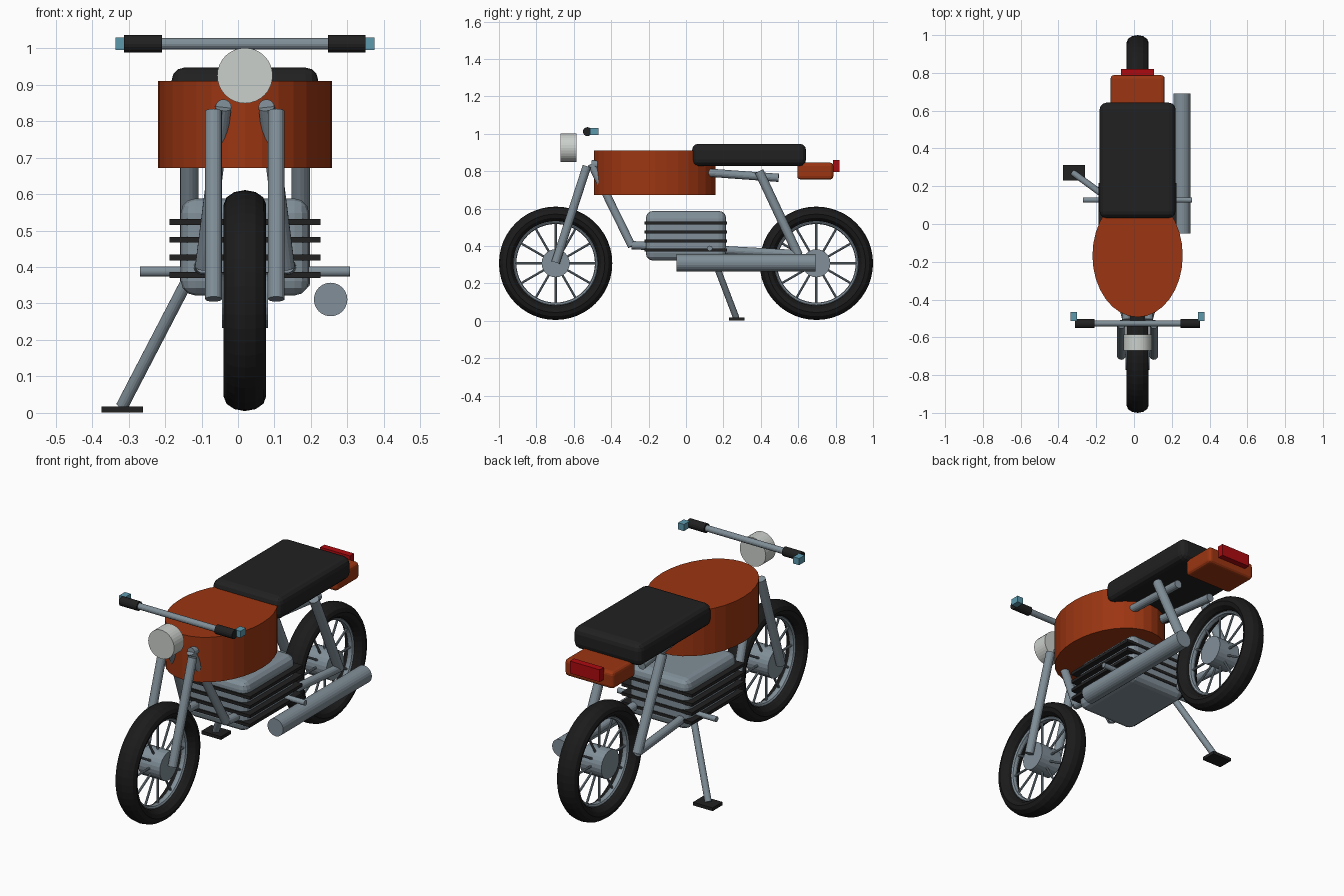
import bpy, math
from mathutils import Vector

if "Cube" in bpy.data.objects:
    bpy.data.objects.remove(bpy.data.objects["Cube"])

CX = 0.019  # centre plane of the bike (the stand sticks out to one side)


def mat(name, r, g, b):
    m = bpy.data.materials.new(name)
    m.diffuse_color = (r, g, b, 1)
    m.use_nodes = True
    m.node_tree.nodes["Principled BSDF"].inputs["Base Color"].default_value = m.diffuse_color
    return m


ORANGE = mat("orange paint", 0.33, 0.036, 0.006)
STEEL = mat("grey steel", 0.22, 0.275, 0.315)
BLACK = mat("black leather", 0.015, 0.015, 0.015)
RUBBER = mat("tyre rubber", 0.011, 0.011, 0.011)
LAMP = mat("lamp white", 0.60, 0.63, 0.60)
BLUE = mat("blue plastic", 0.11, 0.32, 0.42)
RED = mat("red lens", 0.42, 0.003, 0.005)


def finish(name, m):
    ob = bpy.context.object
    ob.name = name
    ob.data.materials.clear()
    ob.data.materials.append(m)
    return ob


def rod(name, a, b, r, m, sides=16):
    a, b = Vector(a), Vector(b)
    d = b - a
    bpy.ops.mesh.primitive_cylinder_add(vertices=sides, radius=r, depth=d.length, location=(a + b) / 2)
    ob = finish(name, m)
    ob.rotation_euler = d.to_track_quat('Z', 'Y').to_euler()
    return ob


def box(name, lo, hi, m, bevel=0, segs=3):
    lo, hi = Vector(lo), Vector(hi)
    bpy.ops.mesh.primitive_cube_add(size=1, location=(lo + hi) / 2)
    ob = finish(name, m)
    ob.scale = hi - lo
    bpy.ops.object.transform_apply(location=False, rotation=False, scale=True)
    if bevel:
        mod = ob.modifiers.new("bevel", 'BEVEL')
        mod.width, mod.segments = bevel, segs
    return ob


def ring(name, y, z, major, minor, stretch, m, n):
    bpy.ops.mesh.primitive_torus_add(major_radius=major, minor_radius=minor, major_segments=48,
                                     minor_segments=n, location=(CX, y, z),
                                     rotation=(0, math.pi / 2, 0))
    ob = finish(name, m)
    ob.scale = (1, 1, stretch)


# Wheels: tyre, rim, hub and twelve spokes
WZ = 0.308
for label, y in (("front", -0.697), ("rear", 0.697)):
    ring(label + "_tyre", y, WZ, 0.263, 0.04, 1.46, RUBBER, 12)
    ring(label + "_rim", y, WZ, 0.222, 0.012, 1.5, STEEL, 8)
    rod(label + "_hub", (CX - 0.063, y, WZ), (CX + 0.063, y, WZ), 0.075, STEEL, 24)
    for i in range(12):
        t = math.radians(30 * i)
        c, s = math.cos(t), math.sin(t)
        rod(f"{label}_spoke_{i}", (CX, y + 0.05 * c, WZ + 0.05 * s),
            (CX, y + 0.222 * c, WZ + 0.222 * s), 0.006, STEEL, 8)

# Paired tubes: fork and frame
for side, s in (("left", -1), ("right", 1)):
    def p(x, y, z):
        return (CX + s * x, y, z)
    rod(side + "_fork", p(0.086, -0.697, 0.312), p(0.086, -0.53, 0.827), 0.023, STEEL)
    rod(side + "_down_tube", p(0.059, -0.505, 0.838), p(0.115, -0.29, 0.40), 0.022, STEEL)
    rod(side + "_lower_tube", p(0.115, -0.29, 0.405), p(0.153, 0.60, 0.357), 0.022, STEEL)
    rod(side + "_top_tube", p(0.059, -0.505, 0.838), p(0.105, 0.495, 0.765), 0.022, STEEL)
    rod(side + "_rear_stay", p(0.153, 0.39, 0.80), p(0.153, 0.60, 0.352), 0.025, STEEL)

    # Handlebar grips and end switches
    rod(side + "_grip", p(0.228, -0.527, 1.012), p(0.331, -0.527, 1.012), 0.024, BLACK)
    xs = sorted((CX + s * 0.32, CX + s * 0.355))
    box(side + "_bar_end", (xs[0], -0.514, 0.995), (xs[1], -0.467, 1.03), BLUE)

rod("handlebar", (CX - 0.32, -0.527, 1.012), (CX + 0.32, -0.527, 1.012), 0.016, STEEL)

# Headlight
rod("headlight", (CX, -0.67, 0.925), (CX, -0.586, 0.925), 0.076, LAMP, 32)

# Oval fuel tank
bpy.ops.mesh.primitive_cylinder_add(vertices=32, radius=1, depth=0.238, location=(CX, -0.167, 0.791))
finish("fuel_tank", ORANGE).scale = (0.239, 0.326, 1)

# Seat, tail and rear light
box("seat", (CX - 0.201, 0.032, 0.828), (CX + 0.201, 0.642, 0.947), BLACK, 0.035)
box("tail", (CX - 0.143, 0.595, 0.756), (CX + 0.143, 0.788, 0.846), ORANGE, 0.018)
box("tail_light", (CX - 0.087, 0.785, 0.796), (CX + 0.087, 0.82, 0.861), RED)

# Engine block with cooling fins
box("engine", (CX - 0.176, -0.215, 0.322), (CX + 0.176, 0.215, 0.588), STEEL, 0.04)
for i in range(4):
    z = 0.378 + i * 0.0485
    box(f"cooling_fin_{i}", (CX - 0.207, -0.222, z - 0.008), (CX + 0.207, 0.218, z + 0.008), BLACK)

# Exhaust and foot-peg bar
rod("exhaust", (0.254, -0.05, 0.311), (0.254, 0.692, 0.311), 0.046, STEEL, 24)
rod("foot_peg_bar", (CX - 0.288, 0.127, 0.388), (CX + 0.288, 0.127, 0.388), 0.014, STEEL)

# Side stand
rod("stand_leg", (-0.13, 0.13, 0.38), (-0.318, 0.268, 0.018), 0.017, STEEL)
box("stand_foot", (-0.375, 0.23, 0.001), (-0.26, 0.313, 0.018), BLACK)
